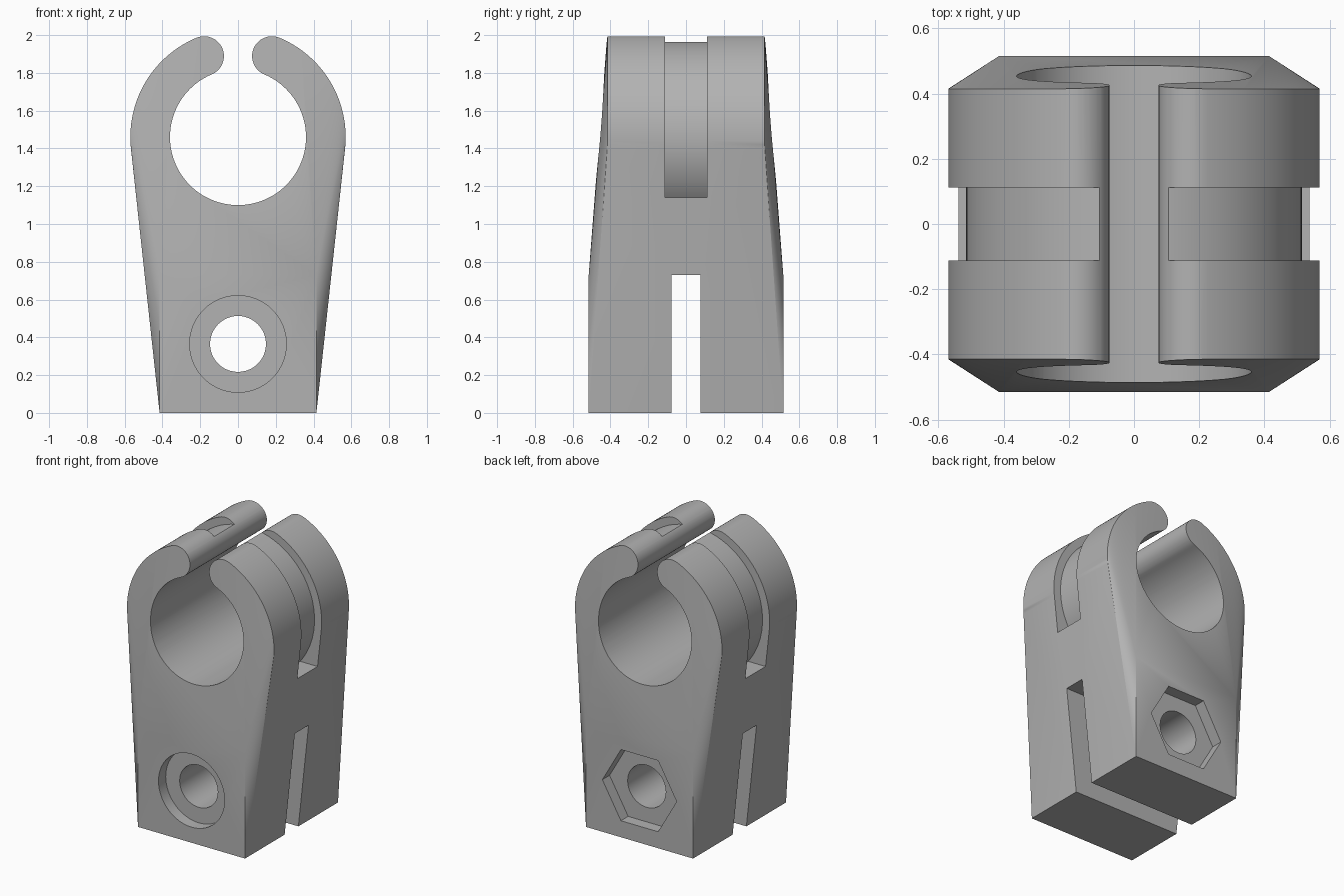
import bpy, bmesh, math
from mathutils import Vector

if "Cube" in bpy.data.objects:
    bpy.data.objects.remove(bpy.data.objects["Cube"])

CZ, R_OUT, R_IN = 1.46, 0.57, 0.36      # clip ring centre height and radii
R_MID, R_TIP = (R_OUT + R_IN) / 2, (R_OUT - R_IN) / 2
TIP = math.radians(67.3)                # angle of the rounded ring ends
BOLT_Z = 0.365
HALF_W, HALF_D, KNEE = 0.415, 0.515, 0.73
RING_D = 0.415                          # half depth at the ring edge


def polar(r, a, cx=0.0, cz=CZ):
    return (cx + r * math.cos(a), cz + r * math.sin(a))


def arc(r, a0, a1, n, cx=0.0, cz=CZ):
    return [polar(r, a0 + (a1 - a0) * i / n, cx, cz) for i in range(n + 1)]


def finish(name, bm):
    bmesh.ops.recalc_face_normals(bm, faces=bm.faces[:])
    me = bpy.data.meshes.new(name)
    bm.to_mesh(me)
    bm.free()
    ob = bpy.data.objects.new(name, me)
    bpy.context.collection.objects.link(ob)
    return ob


def prism(name, profile, y0, y1):
    """Extrude an xz profile along y."""
    bm = bmesh.new()
    f = bm.faces.new([bm.verts.new((x, y0, z)) for x, z in profile])
    ext = bmesh.ops.extrude_face_region(bm, geom=[f])["geom"]
    verts = [v for v in ext if isinstance(v, bmesh.types.BMVert)]
    bmesh.ops.translate(bm, verts=verts, vec=(0, y1 - y0, 0))
    return finish(name, bm)


def disc(name, r, n, y0, y1, cz):
    return prism(name, arc(r, 0, math.tau * (n - 1) / n, n - 1, 0, cz), y0, y1)


def rect(x, z0, z1):
    return [(-x, z0), (x, z0), (x, z1), (-x, z1)]


def cut(ob, cutter):
    """Subtract the cutter, apply and remove it."""
    cutter.hide_render = True
    m = ob.modifiers.new("cut", "BOOLEAN")
    m.operation, m.solver, m.object = "DIFFERENCE", "EXACT", cutter
    dg = bpy.context.evaluated_depsgraph_get()
    me = bpy.data.meshes.new_from_object(ob.evaluated_get(dg))
    ob.modifiers.clear()
    ob.data = me
    bpy.data.objects.remove(cutter)


# Solid body: deep rectangular foot blended into a shallower round head
tangent = math.atan2(-CZ, HALF_W) + math.acos(R_OUT / math.hypot(CZ, HALF_W))
bm = bmesh.new()
for s in (-1, 1):
    for x, z in rect(HALF_W, 0, KNEE):
        bm.verts.new((x, s * HALF_D, z))
    for x, z in arc(R_OUT, tangent, math.pi - tangent, 90):
        bm.verts.new((x, s * RING_D, z))
bmesh.ops.convex_hull(bm, input=bm.verts[:])
bmesh.ops.dissolve_limit(bm, angle_limit=0.002, verts=bm.verts[:], edges=bm.edges[:])
body = finish("clip_body", bm)

# Ring bore, with an opening between two rounded ends
rx, rz = polar(R_MID, TIP)
left_end = arc(R_TIP, -TIP, math.pi - TIP - math.pi + math.pi, 20, -rx, rz)
right_end = [(-x, z) for x, z in reversed(left_end)]
opening = (arc(R_IN, TIP, TIP - math.tau + (math.pi - 2 * TIP), 100)[1:-1]
           + left_end
           + [polar(0.9, math.pi - TIP), polar(0.9, TIP)]
           + right_end)
cut(body, prism("bore_cutter", opening, -0.8, 0.8))

# Strap groove around the head, leaving a round floor
groove = prism("groove_cutter", rect(0.9, 1.14, 2.4), -0.112, 0.112)
cut(groove, disc("groove_floor", 0.515, 120, -0.5, 0.5, CZ))
cut(body, groove)

# Clamp slot through the foot
cut(body, prism("slot_cutter", rect(0.9, -0.2, KNEE), -0.076, 0.076))

# Bolt hole, round head recess in front, hexagonal nut recess behind
cut(body, disc("bolt_hole", 0.148, 48, -0.8, 0.8, BOLT_Z))
cut(body, disc("head_recess", 0.256, 64, -0.8, -HALF_D + 0.08, BOLT_Z))
cut(body, disc("nut_recess", 0.288, 6, HALF_D - 0.08, 0.8, BOLT_Z))

# Single grey material
mat = bpy.data.materials.new("grey")
mat.diffuse_color = (0.45, 0.45, 0.45, 1)
mat.use_nodes = True
mat.node_tree.nodes["Principled BSDF"].inputs["Base Color"].default_value = mat.diffuse_color
body.data.materials.clear()
body.data.materials.append(mat)

bpy.context.view_layer.objects.active = body
body.select_set(True)
bpy.ops.object.shade_smooth_by_angle(angle=math.radians(25))
